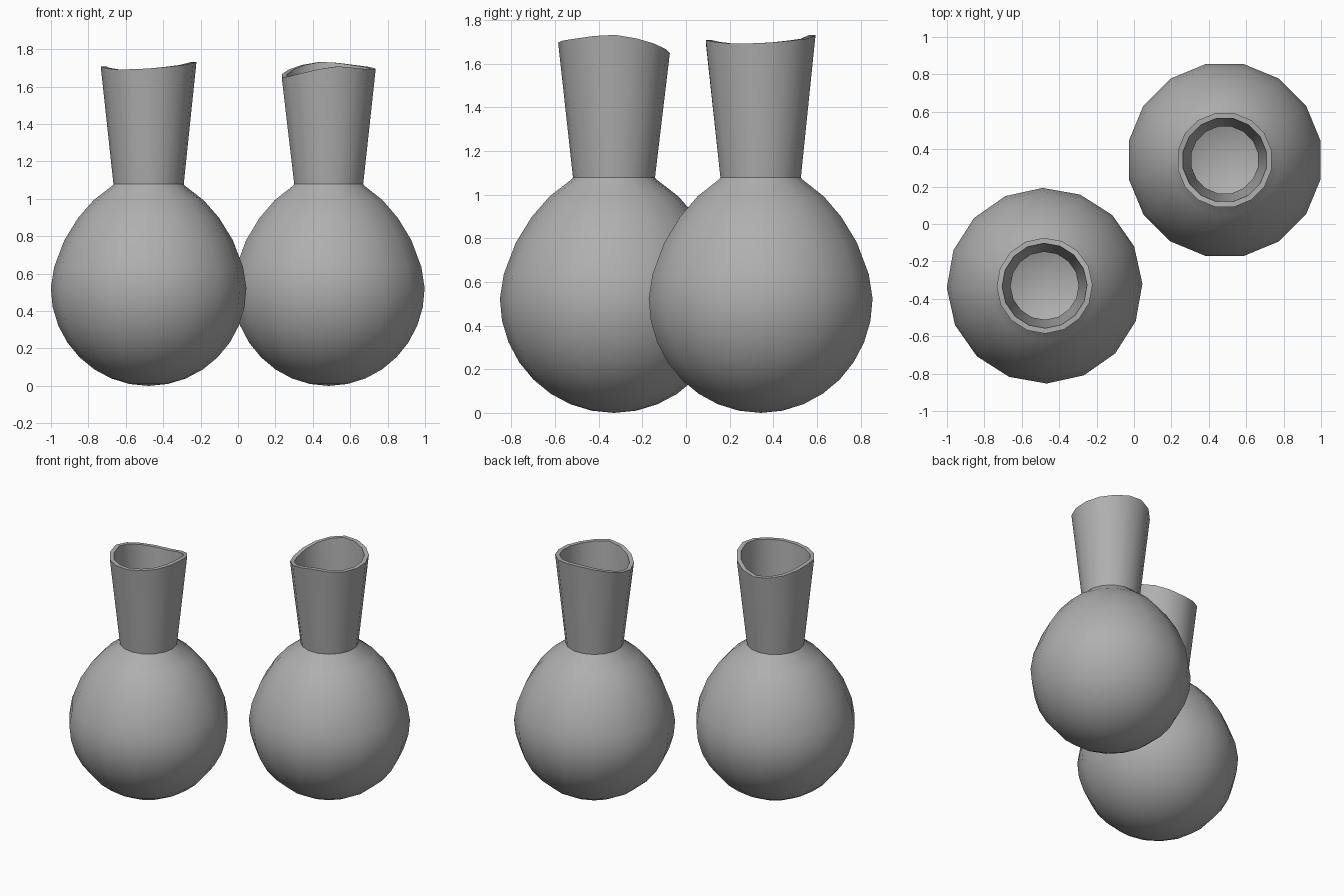
import bpy, bmesh, math

if "Cube" in bpy.data.objects:
    bpy.data.objects.remove(bpy.data.objects["Cube"])

SIDES = 16
# Wavy rim height at each of the 16 corners
RIM = [1.732, 1.716, 1.692, 1.666, 1.648, 1.655, 1.672, 1.694,
       1.708, 1.700, 1.692, 1.693, 1.697, 1.706, 1.715, 1.727]

# Round bulb: lower half is a hemisphere, upper half draws in to the neck
R, CZ = 0.523, 0.523
OUTER = [(R * math.sin(math.radians(a)), CZ - R * math.cos(math.radians(a)))
         for a in (11.25, 22.5, 33.75, 45, 56.25, 67.5, 78.75, 90)]
OUTER += [(0.505, 0.636), (0.45, 0.78), (0.377, 0.898), (0.295, 0.992),
          (0.193, 1.071), (0.188, 1.079)]
# Inside wall follows the bulb with a thin shell
INNER = [(r * 0.945, CZ + (z - CZ) * 0.945) for r, z in OUTER[:-2]]
INNER += [(0.182, 1.065)]

# Mid grey clay
clay = bpy.data.materials.new("grey_clay")
clay.diffuse_color = (0.43, 0.43, 0.43, 1)
clay.use_nodes = True
clay.node_tree.nodes["Principled BSDF"].inputs["Base Color"].default_value = clay.diffuse_color


def vase(name, x, y, turn):
    bm = bmesh.new()

    def ring(r, height):
        out = []
        for i in range(SIDES):
            a = 2 * math.pi * i / SIDES
            z = RIM[i] if height is None else height
            out.append(bm.verts.new((r * math.cos(a), r * math.sin(a), z)))
        return out

    # Outside from base to rim, over the lip and back down inside
    profile = OUTER + [(0.256, None), (0.227, None)] + INNER[::-1]
    rings = [ring(r, z) for r, z in profile]
    for a, b in zip(rings, rings[1:]):
        for i in range(SIDES):
            j = (i + 1) % SIDES
            bm.faces.new((a[i], a[j], b[j], b[i]))
    # Close outer and inner base
    for loop, z in ((rings[0], 0.0), (rings[-1], CZ - R * 0.945)):
        tip = bm.verts.new((0, 0, z))
        for i in range(SIDES):
            bm.faces.new((loop[i], tip, loop[(i + 1) % SIDES]))
    bmesh.ops.recalc_face_normals(bm, faces=bm.faces)

    mesh = bpy.data.meshes.new(name)
    bm.to_mesh(mesh)
    bm.free()
    mesh.materials.append(clay)
    obj = bpy.data.objects.new(name, mesh)
    bpy.context.collection.objects.link(obj)
    obj.location = (x, y, 0)
    obj.rotation_euler.z = math.radians(turn)
    bpy.ops.object.select_all(action='DESELECT')
    obj.select_set(True)
    bpy.context.view_layer.objects.active = obj
    bpy.ops.object.shade_smooth_by_angle(angle=math.radians(35))


# Two matching vases, one turned round
vase("front_left_vase", -0.478, -0.33, 1.2)
vase("back_right_vase", 0.485, 0.342, 101.25)
